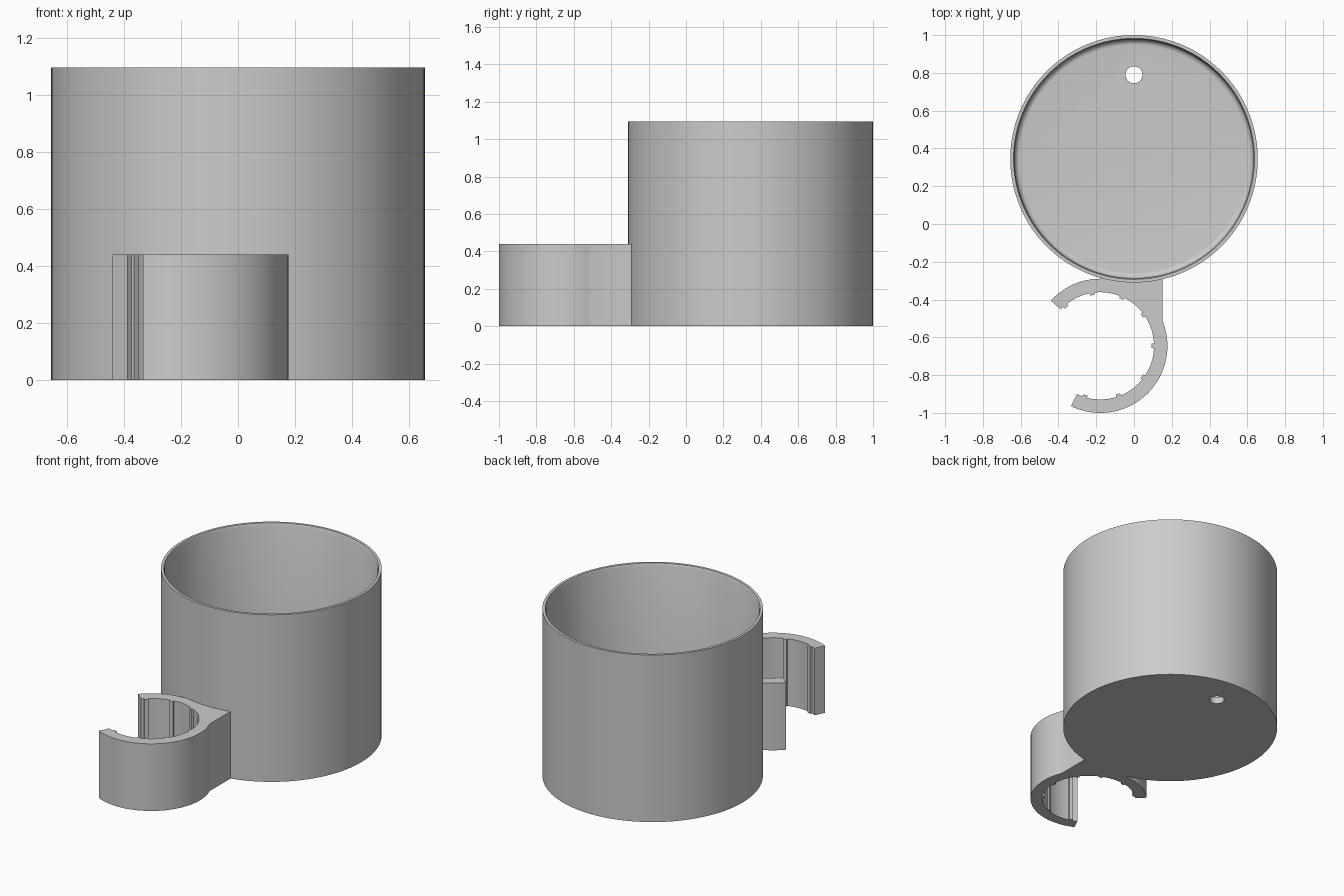
import bpy
import bmesh
from math import sin, cos, pi, radians, sqrt, asin, acos

if "Cube" in bpy.data.objects:
    bpy.data.objects.remove(bpy.data.objects["Cube"], do_unlink=True)

CUP_Y, CUP_R, CUP_H = 0.345, 0.655, 1.095
CLIP_X, CLIP_Y, CLIP_H = -0.178, -0.645, 0.44
OUTER, INNER, RIB = 0.355, 0.284, 0.272

grey = bpy.data.materials.new("plain grey")
grey.use_nodes = True
grey.diffuse_color = (0.6, 0.6, 0.6, 1)
grey.node_tree.nodes["Principled BSDF"].inputs["Base Color"].default_value = (0.6, 0.6, 0.6, 1)


def add_object(name, bm):
    bmesh.ops.recalc_face_normals(bm, faces=bm.faces)
    mesh = bpy.data.meshes.new(name)
    bm.to_mesh(mesh)
    bm.free()
    mesh.materials.append(grey)
    obj = bpy.data.objects.new(name, mesh)
    bpy.context.collection.objects.link(obj)
    return obj


def activate(obj):
    bpy.ops.object.select_all(action='DESELECT')
    obj.select_set(True)
    bpy.context.view_layer.objects.active = obj


def lathe(name, profile, centre, steps):
    """Revolve (radius, z) points; both ends are closed with a disc."""
    bm = bmesh.new()
    rings = [[bm.verts.new((centre[0] + r * cos(2 * pi * i / steps),
                            centre[1] + r * sin(2 * pi * i / steps), z))
              for i in range(steps)] for r, z in profile]
    for low, high in zip(rings, rings[1:]):
        for i in range(steps):
            j = (i + 1) % steps
            bm.faces.new((low[i], low[j], high[j], high[i]))
    bm.faces.new(rings[0])
    bm.faces.new(rings[-1])
    return add_object(name, bm)


def arc(centre, radius, start, end, steps):
    return [(centre[0] + radius * cos(a), centre[1] + radius * sin(a))
            for a in (start + (end - start) * i / steps for i in range(steps + 1))]


# Cup: outer wall, chamfered rim, inner wall, rounded floor corner
floor, bore, fillet = 0.045, 0.632, 0.03
profile = [(CUP_R, 0), (CUP_R, CUP_H), (0.638, CUP_H), (bore, CUP_H - 0.015)]
profile += [(bore - fillet + fillet * cos(t * pi / 12), floor + fillet - fillet * sin(t * pi / 12))
            for t in range(7)]
cup = lathe("cup", profile, (0, CUP_Y), 128)

# Drain hole through the cup floor
cutter = lathe("drain_cutter", [(0.045, -0.1), (0.045, 0.2)], (0, 0.79), 32)
cutter.hide_render = True
hole = cup.modifiers.new("drain hole", 'BOOLEAN')
hole.operation = 'DIFFERENCE'
hole.solver = 'EXACT'
hole.object = cutter
activate(cup)
bpy.ops.object.modifier_apply(modifier=hole.name)
bpy.data.objects.remove(cutter, do_unlink=True)

# Clip outline: inner arc with small grip ribs
centre = (CLIP_X, CLIP_Y)
top_end, low_end = radians(137.5), radians(-116)
outline = [arc(centre, INNER, top_end, top_end, 1)[0]]
last = top_end
half = radians(2.7)
for degrees in (131, 99, 66, 36, 0, -36, -70, -107):
    a = radians(degrees)
    outline += arc(centre, INNER, last, a + half, 6)[1:]
    outline += arc(centre, RIB, a + half * 0.9, a - half * 0.9, 2)
    last = a - half
    outline += arc(centre, INNER, last, last, 1)[:1]
outline += arc(centre, INNER, last, low_end, 3)[1:]

# Outer arc, gusset against the cup wall, then the free upper arm
gusset_x, buried = 0.15, CUP_R - 0.01
gusset_angle = acos((gusset_x - CLIP_X) / OUTER)
outline += arc(centre, OUTER, low_end, gusset_angle, 48)
outline += arc((0, CUP_Y), buried, -pi / 2 + asin(gusset_x / buried),
               -pi / 2 + asin(-0.15 / buried), 16)
outline += arc(centre, OUTER, radians(91), top_end, 18)

bm = bmesh.new()
base = bm.faces.new([bm.verts.new((x, y, 0)) for x, y in outline])
bmesh.ops.remove_doubles(bm, verts=bm.verts, dist=0.0005)
made = bmesh.ops.extrude_face_region(bm, geom=list(bm.faces), use_keep_orig=True)
bmesh.ops.translate(bm, vec=(0, 0, CLIP_H),
                    verts=[g for g in made["geom"] if isinstance(g, bmesh.types.BMVert)])
clip = add_object("pole_clip", bm)

for obj in (cup, clip):
    activate(obj)
    bpy.ops.object.shade_smooth_by_angle(angle=radians(30))
